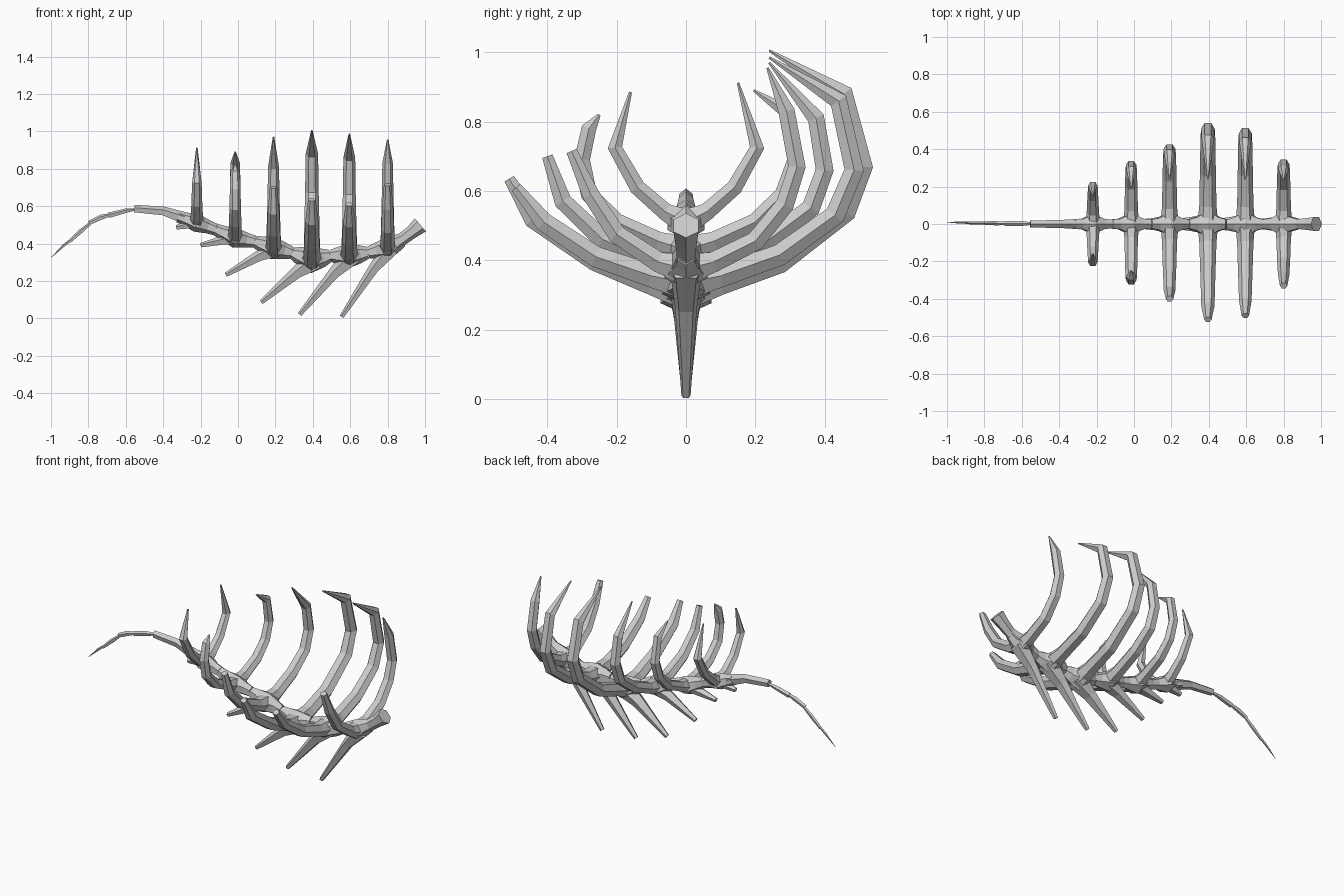
import bpy, bmesh, math
from mathutils import Vector


def tube(name, pts, radii, side, n=6, turn=0.0):
    """Faceted tapering bone; radii = (along side axis, in the bending plane)."""
    pts = [Vector(p) for p in pts]
    side = Vector(side)
    bm = bmesh.new()
    rings = []
    for i, p in enumerate(pts):
        a, b = pts[max(i - 1, 0)], pts[min(i + 1, len(pts) - 1)]
        t = Vector((0, 0, 0))
        if i > 0:
            t += (p - a).normalized()
        if i < len(pts) - 1:
            t += (b - p).normalized()
        nrm = side.cross(t.normalized()).normalized()
        rs, rn = radii[i]
        ring = []
        for k in range(n):
            ang = turn + 2 * math.pi * k / n
            ring.append(bm.verts.new(p + side * rs * math.cos(ang) + nrm * rn * math.sin(ang)))
        rings.append(ring)
    for r0, r1 in zip(rings, rings[1:]):
        for k in range(n):
            bm.faces.new((r0[k], r0[(k + 1) % n], r1[(k + 1) % n], r1[k]))
    bm.faces.new(rings[0])
    bm.faces.new(rings[-1])
    bmesh.ops.recalc_face_normals(bm, faces=bm.faces)
    me = bpy.data.meshes.new(name)
    bm.to_mesh(me)
    bm.free()
    ob = bpy.data.objects.new(name, me)
    bpy.context.collection.objects.link(ob)
    return ob


Y = (0, 1, 0)
X = (1, 0, 0)

# Each vertebra: x, z, scale, full rib path (y, z), broken rib path (y, z), spine tip (x, z)
vertebrae = [
    (-0.22, 0.51, 0.72,
     [(.06, .54), (.14, .61), (.205, .725), (.15, .912)],
     [(.06, .54), (.14, .61), (.205, .725), (.16, .885)], (-0.33, 0.485)),
    (-0.015, 0.43, 0.78,
     [(.08, .455), (.20, .51), (.28, .59), (.315, .69), (.29, .83), (.195, .89)],
     [(.08, .455), (.20, .51), (.28, .59), (.30, .69), (.28, .78), (.25, .82)], (-0.20, 0.39)),
    (0.19, 0.375, 0.88,
     [(.09, .395), (.24, .46), (.36, .55), (.40, .66), (.375, .81), (.24, .97)],
     [(.09, .395), (.24, .46), (.355, .57), (.40, .70)], (-0.065, 0.232)),
    (0.395, 0.31, 1.0,
     [(.10, .335), (.27, .395), (.46, .54), (.51, .67), (.455, .88), (.24, 1.005)],
     [(.10, .335), (.26, .40), (.44, .52), (.51, .635)], (0.125, 0.085)),
    (0.595, 0.335, 0.95,
     [(.10, .355), (.27, .415), (.43, .53), (.485, .66), (.44, .86), (.24, .985)],
     [(.10, .355), (.26, .41), (.41, .51), (.49, .61)], (0.33, 0.02)),
    (0.80, 0.375, 0.85,
     [(.08, .395), (.20, .455), (.285, .56), (.32, .67), (.29, .83), (.235, .955)],
     [(.08, .395), (.20, .475), (.275, .59), (.33, .715)], (0.555, 0.008)),
]
joints = [(-.32, .545), (-.12, .475), (.09, .41), (.29, .35), (.495, .335), (.695, .35), (.88, .415)]


def rib(name, x, z, s, path, sign, tip):
    m = len(path)
    pts = [(x, 0, z)] + [(x, sign * y, h) for y, h in path]
    radii = [(.055 * s, .06 * s)]
    for i in range(m):
        f = i / (m - 1)
        radii.append(((.046 - .016 * f) * s, (.04 - .01 * f) * s))
    radii[-1] = tip
    tube(name, pts, radii, X, 6)


for i, (x, z, s, full, broken, tip) in enumerate(vertebrae):
    (x0, z0), (x1, z1) = joints[i], joints[i + 1]
    # Vertebra body, swollen in the middle
    tube(f"vertebra_{i}",
         [(x0, 0, z0), (x0 * .6 + x * .4, 0, z0 * .6 + z * .4), (x, 0, z),
          (x1 * .6 + x * .4, 0, z1 * .6 + z * .4), (x1, 0, z1)],
         [(.028, .032), (.042 * s, .05 * s), (.085 * s, .068 * s), (.042 * s, .05 * s), (.028, .032)],
         Y, 6, math.pi / 6)
    # Ribs: whole on +y, mostly snapped short on -y
    rib(f"rib_whole_{i}", x, z, s, full, 1, (.004, .004))
    rib(f"rib_broken_{i}", x, z, s, broken, -1, (.005, .005) if i < 2 else (.02, .018))
    # Swept back spine under the vertebra
    dx, dz = tip[0] - x, tip[1] - z
    tube(f"lower_spine_{i}",
         [(x + .02, 0, z), (x + dx * .3, 0, z + dz * .3), (tip[0], 0, tip[1])],
         [(.06 * s, .06 * s), (.04 * s, .036 * s), (.014, .013)], Y, 5, math.pi / 10)

# Neck stump at the front end
tube("neck_stump", [(.82, 0, .39), (.88, 0, .425), (.93, 0, .462), (.975, 0, .5)],
     [(.05, .05), (.03, .034), (.036, .036), (.042, .046)], Y, 6, math.pi / 6)

# Tail bones, each overlapping the next and tapering to a point
tail = [
    ("tail_base", [(-.29, 0, .535), (-.40, 0, .572), (-.555, 0, .585)], [(.03, .034), (.022, .026), (.02, .022)]),
    ("tail_bone_1", [(-.545, .002, .583), (-.60, .003, .574), (-.69, .003, .55)], [(.007, .006), (.014, .013), (.014, .016)]),
    ("tail_bone_2", [(-.67, .003, .557), (-.73, .004, .54), (-.795, .005, .51)], [(.007, .007), (.012, .015), (.010, .013)]),
    ("tail_bone_3", [(-.78, .005, .515), (-.84, .006, .465), (-.90, .007, .41)], [(.007, .008), (.009, .013), (.008, .009)]),
    ("tail_tip", [(-.88, .007, .43), (-.93, .008, .39), (-.998, .009, .326)], [(.006, .007), (.006, .008), (.001, .001)]),
]
for name, pts, radii in tail:
    tube(name, pts, radii, Y, 5, math.pi / 10)
